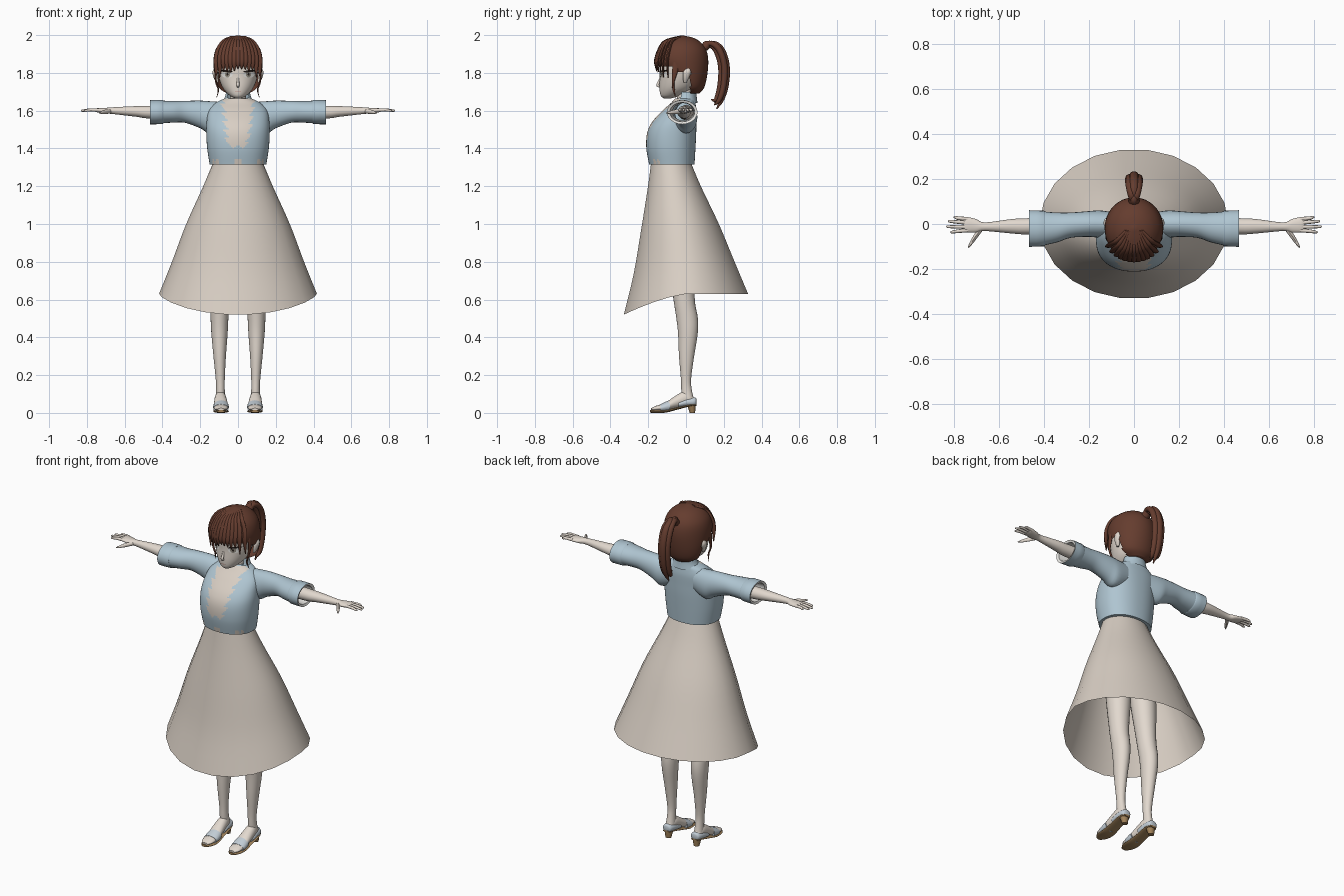
import bpy, bmesh, math, random
from mathutils import Vector

random.seed(4)
old = bpy.data.objects.get("Cube")
if old:
    bpy.data.objects.remove(old, do_unlink=True)


def material(name, *rgb):
    m = bpy.data.materials.new(name)
    m.use_nodes = True
    m.diffuse_color = (*rgb, 1)
    m.node_tree.nodes["Principled BSDF"].inputs["Base Color"].default_value = (*rgb, 1)
    return m


SKIN = material("skin", .76, .69, .62)
CREAM = material("cream cloth", .69, .62, .55)
BLUE = material("pale blue cloth", .43, .56, .64)
HAIR = material("brown hair", .13, .046, .028)
DARK = material("dark lash", .02, .014, .012)
WHITE = material("eye white", .8, .79, .76)
IRIS = material("grey iris", .32, .29, .24)
SHOE = material("shoe blue", .55, .62, .68)
SOLE = material("tan sole", .35, .22, .1)
LIP = material("lip", .5, .28, .24)


def smooth(points, steps):
    """Run a smooth curve through number tuples."""
    p = [Vector(q) for q in points]
    out = []
    for i in range(len(p) - 1):
        a, b, c, d = p[max(i - 1, 0)], p[i], p[i + 1], p[min(i + 2, len(p) - 1)]
        for k in range(steps):
            t = k / steps
            out.append(b + (c - a) * (t / 2) + (a * 2 - b * 5 + c * 4 - d) * (t * t / 2)
                       + (b * 3 - a - c * 3 + d) * (t ** 3 / 2))
    return out + [p[-1]]


def circle(segs, power=1):
    for i in range(segs):
        a = math.tau * i / segs
        c, s = math.cos(a), math.sin(a)
        yield math.copysign(abs(c) ** power, c), math.copysign(abs(s) ** power, s)


def loft(axis, stations, segs=24, steps=4, power=1):
    """Ellipses across an axis: position, two centres, two radii."""
    order = {"x": (2, 0, 1), "y": (0, 2, 1), "z": (0, 1, 2)}[axis]
    rows = []
    for s, u, v, ru, rv in smooth(stations, steps):
        ring = []
        for c, d in circle(segs, power):
            q = (u + ru * c, v + rv * d, s)
            if axis == "x":
                q = (s, q[0], q[1])
            else:
                q = tuple(q[k] for k in order)
                if axis == "y":
                    q = (u + ru * c, s, v + rv * d)
            ring.append(Vector(q))
        rows.append(ring)
    return rows


def sweep(points, ref=(1, 0, 0), segs=10, steps=5):
    """Ellipses along a free path: x, y, z, width, thickness."""
    path = smooth(points, steps)
    rows = []
    for i, p in enumerate(path):
        t = (path[min(i + 1, len(path) - 1)] - path[max(i - 1, 0)]).to_3d().normalized()
        u = Vector(ref) - t * t.dot(Vector(ref))
        u.normalize()
        v = t.cross(u)
        rows.append([p.to_3d() + u * (p[3] * c) + v * (p[4] * d) for c, d in circle(segs)])
    return rows


def make(name, parts, mats, rule=None, mirror=False, caps=True, shape=None):
    """Skin lists of rings into one object; rule picks a material, -1 cuts."""
    bm = bmesh.new()
    for rows in parts:
        rings = [[bm.verts.new(shape(v) if shape else v) for v in r] for r in rows]
        n = len(rings[0])
        for a, b in zip(rings, rings[1:]):
            for i in range(n):
                j = (i + 1) % n
                bm.faces.new((a[i], a[j], b[j], b[i]))
        if caps:
            bm.faces.new(rings[0][::-1])
            bm.faces.new(rings[-1])
    bmesh.ops.recalc_face_normals(bm, faces=bm.faces[:])
    if rule:
        cut = []
        for f in bm.faces:
            k = rule(f.calc_center_median())
            if k < 0:
                cut.append(f)
            else:
                f.material_index = k
        bmesh.ops.delete(bm, geom=cut, context="FACES")
    return finish(name, bm, mats, mirror)


def finish(name, bm, mats, mirror):
    me = bpy.data.meshes.new(name)
    bm.to_mesh(me)
    bm.free()
    for m in mats:
        me.materials.append(m)
    me.shade_smooth()
    me.set_sharp_from_angle(angle=math.radians(50))
    ob = bpy.data.objects.new(name, me)
    bpy.context.collection.objects.link(ob)
    if mirror:
        ob.modifiers.new("both sides", "MIRROR")
    return ob


# Skirt: flared, hem dipping at the front
def dip(v):
    t = (1.33 - v.z) / .7
    return Vector((v.x, v.y, v.z - .11 * t * max(0, -v.y / .33) ** 1.4))


make("skirt", [loft("z", [(1.33, 0, -.08, .13, .105), (1.2, 0, -.062, .185, .142),
     (1, 0, -.032, .275, .208), (.8, 0, -.01, .35, .27), (.63, 0, 0, .418, .332)], 22)],
     [CREAM], caps=False, shape=dip)


# Jacket body with ragged opening and notched hem
def jacket_rule(c):
    x = abs(c.x)
    if c.y < -.03 and c.z > 1.4 + .9 * abs(x - .025):
        jag = .03 * abs((c.z * 22 + (.4 if c.x > 0 else 0)) % 1)
        if x < .035 + .13 * (c.z - 1.4) + jag:
            return 1
    if c.y < -.08 and c.z < 1.345 and (x < .03 or .1 < x < .135) and (x * 40) % 1 < .75:
        return 1
    return 0


make("jacket_body", [loft("z", [(1.315, 0, -.075, .15, .12), (1.4, 0, -.08, .163, .13),
     (1.48, 0, -.076, .168, .13), (1.54, 0, -.062, .166, .117), (1.6, 0, -.035, .155, .09),
     (1.64, 0, -.015, .12, .065), (1.665, 0, -.005, .07, .052)], 128, 10, .9)],
     [BLUE, CREAM], jacket_rule)
make("collar", [loft("z", [(1.64, 0, -.005, .088, .066), (1.67, 0, .002, .07, .055),
     (1.7, 0, .005, .062, .05)], 32)], [BLUE],
     lambda c: -1 if c.y < -.02 and abs(c.x) < .055 else 0, caps=False)

# Sleeves with a turned cuff and pale lining
make("sleeve", [loft("x", [(.08, 0, 1.575, .05, .07), (.15, 0, 1.565, .06, .085),
     (.2, 0, 1.58, .057, .073), (.28, -.005, 1.594, .056, .058), (.34, -.015, 1.594, .066, .057),
     (.4, -.02, 1.593, .075, .06)])], [BLUE], mirror=True, caps=False)
make("cuff", [loft("x", [(.395, -.02, 1.593, .07, .057), (.4, -.02, 1.593, .079, .064),
     (.465, -.02, 1.592, .081, .064)], steps=2)], [BLUE], mirror=True, caps=False)
make("cuff_lining", [loft("x", [(.465, -.02, 1.592, .081, .064), (.46, -.02, 1.592, .066, .051),
     (.36, -.015, 1.594, .056, .046)], steps=1)], [WHITE], mirror=True, caps=False)

# Arms and hands
make("arm", [loft("x", [(.2, 0, 1.59, .04, .04), (.46, -.01, 1.592, .036, .034),
     (.54, -.01, 1.596, .032, .028), (.66, -.012, 1.6, .019, .018), (.7, -.008, 1.6, .03, .015),
     (.74, -.003, 1.602, .034, .012), (.755, -.003, 1.602, .03, .008)])], [SKIN], mirror=True)
fingers = []
for y0, y1, tip in [(.022, .03, .8), (.005, .012, .825), (-.013, -.012, .832), (-.028, -.036, .815)]:
    fingers.append(sweep([(.735, y0, 1.603, .009, .009), (.78, (y0 + y1) / 2, 1.604, .008, .008),
                          (tip - .008, y1, 1.6, .006, .006), (tip, y1, 1.599, .002, .002)], (0, 1, 0), 8, 3))
fingers.append(sweep([(.675, -.018, 1.598, .012, .01), (.7, -.052, 1.594, .012, .01),
                      (.722, -.085, 1.59, .008, .007), (.735, -.105, 1.588, .002, .002)], (0, 0, 1), 8, 3))
make("fingers", fingers, [SKIN], mirror=True)

# Legs and feet
make("leg", [loft("z", [(1.2, .065, -.05, .06, .08), (.9, .085, -.03, .072, .075),
     (.62, .096, -.012, .053, .057), (.5, .098, .006, .047, .057), (.42, .098, .01, .043, .052),
     (.3, .097, .003, .033, .04), (.18, .094, 0, .024, .027), (.12, .093, .003, .023, .028),
     (.06, .093, .012, .027, .033)])], [SKIN], mirror=True)
make("foot", [loft("y", [(.045, .093, .06, .018, .018), (0, .093, .075, .029, .04),
     (-.05, .092, .06, .034, .034), (-.11, .09, .033, .038, .021), (-.16, .09, .024, .034, .013),
     (-.185, .09, .019, .018, .006)])], [SKIN], mirror=True)
make("shoe_heel_cup", [loft("y", [(.055, .093, .06, .014, .014), (.045, .093, .058, .028, .024),
     (0, .093, .055, .034, .024), (-.04, .092, .044, .036, .016)])], [SHOE], mirror=True)
make("shoe_strap", [loft("y", [(-.085, .09, .037, .04, .032), (-.11, .09, .031, .042, .027),
     (-.135, .09, .025, .041, .021)], steps=2)], [SHOE], mirror=True)
make("shoe_sole", [loft("y", [(.055, .093, .042, .02, .006), (.02, .093, .04, .034, .006),
     (-.05, .092, .022, .036, .006), (-.11, .09, .009, .041, .008), (-.16, .09, .008, .037, .008),
     (-.19, .09, .008, .018, .007)])], [SOLE], mirror=True)
make("shoe_heel", [loft("z", [(0, .093, .034, .017, .014), (.045, .093, .028, .026, .024)],
     16, 1)], [SOLE], mirror=True)

# Head
make("neck", [loft("z", [(1.6, 0, -.01, .06, .05), (1.66, 0, -.008, .042, .04),
     (1.76, 0, -.01, .042, .045)])], [SKIN])
face = make("face", [loft("z", [(1.664, 0, -.1, .012, .016), (1.68, 0, -.082, .044, .052),
     (1.72, 0, -.052, .08, .088), (1.78, 0, -.036, .103, .103), (1.84, 0, -.03, .108, .11),
     (1.92, 0, -.03, .09, .09)], 40, 6)], [SKIN])
make("nose", [sweep([(0, -.134, 1.775, .005, .005), (0, -.144, 1.75, .007, .007),
     (0, -.15, 1.735, .008, .008), (0, -.138, 1.726, .006, .005)])], [SKIN])
make("ear", [loft("z", [(1.748, .11, -.005, .006, .008), (1.775, .117, 0, .012, .017),
     (1.805, .122, .005, .013, .021), (1.825, .12, .008, .006, .012)], 14)], [SKIN], mirror=True)


# Face details laid on the face surface
def face_plate(name, x, z, w, h, mat, lift, mirror=True, slant=0):
    bm = bmesh.new()
    bmesh.ops.create_circle(bm, cap_ends=True, cap_tris=True, segments=20, radius=1)
    for v in bm.verts:
        v.co = (x + w * v.co.x, -.25, z + h * v.co.y + slant * v.co.x)
    bmesh.ops.recalc_face_normals(bm, faces=bm.faces[:])
    ob = finish(name, bm, [mat], False)
    wrap = ob.modifiers.new("lay on face", "SHRINKWRAP")
    wrap.target, wrap.wrap_method, wrap.use_project_y = face, "PROJECT", True
    wrap.wrap_mode, wrap.offset = "ABOVE_SURFACE", lift
    if mirror:
        ob.modifiers.new("both sides", "MIRROR")


face_plate("eye_white", .056, 1.792, .029, .018, WHITE, .002)
face_plate("iris", .054, 1.792, .014, .016, IRIS, .003)
face_plate("pupil", .054, 1.792, .005, .007, DARK, .004)
face_plate("upper_lash", .059, 1.809, .033, .005, DARK, .005, slant=.003)
face_plate("mouth", 0, 1.701, .016, .002, LIP, .002, False)


# Hair cap, cut open around the face and ears
def cap_rule(c):
    return -1 if (c.y < -.05 and c.z < 1.835) or (c.y < .022 and c.z < 1.8) else 0


make("hair_cap", [loft("z", [(1.69, 0, .03, .055, .04), (1.72, 0, .02, .1, .075),
     (1.78, 0, .003, .122, .108), (1.86, 0, -.02, .13, .138), (1.92, 0, -.022, .12, .13),
     (1.96, 0, -.022, .093, .102), (1.985, 0, -.022, .055, .062), (1.998, 0, -.022, .006, .006)],
     48, 6)], [HAIR], cap_rule)

# Bangs and temple locks
locks = []
for i in range(13):
    x = -.114 + .019 * i
    d = math.sqrt(1 - (x / .135) ** 2)
    tip = 1.812 + random.uniform(-.012, .012) - (.03 if abs(x) > .09 else 0)
    locks.append(sweep([(x * .3, -.03, 1.99, .008, .006), (x * .65, -.03 - .08 * d, 1.968, .012, .008),
                        (x * .9, -.025 - .12 * d, 1.92, .015, .008), (x, -.025 - .138 * d, 1.86, .015, .007),
                        (x * 1.02, -.025 - .132 * d, tip, .002, .002)]))
make("bangs", locks, [HAIR])
make("temple_locks", [sweep([(.118, -.05, 1.86, .02, .007), (.12, -.06, 1.8, .014, .006),
     (.116, -.068, 1.75, .007, .005), (.104, -.065, 1.71, .006, .004), (.113, -.055, 1.67, .001, .001)],
     (0, 1, 0))], [HAIR], mirror=True)

# Ponytail of overlapping strands
tail = []
for x, back, end in [(-.018, 0, 1.64), (.018, 0, 1.63), (0, .012, 1.61), (0, -.018, 1.66)]:
    tail.append(sweep([(0, .085, 1.92, .012, .012), (x * .6, .125 + back, 1.957, .016, .014),
                       (x, .175 + back, 1.925, .02, .017), (x, .203 + back, 1.84, .021, .017),
                       (x, .2 + back, 1.74, .019, .016), (x, .178 + back, 1.66, .014, .013),
                       (x * .6, .15 + back, end, .003, .003)]))
make("ponytail", tail, [HAIR])
make("hair_tie", [sweep([(0, .095, 1.932, .024, .022), (0, .115, 1.95, .024, .022)], steps=2)], [HAIR])
